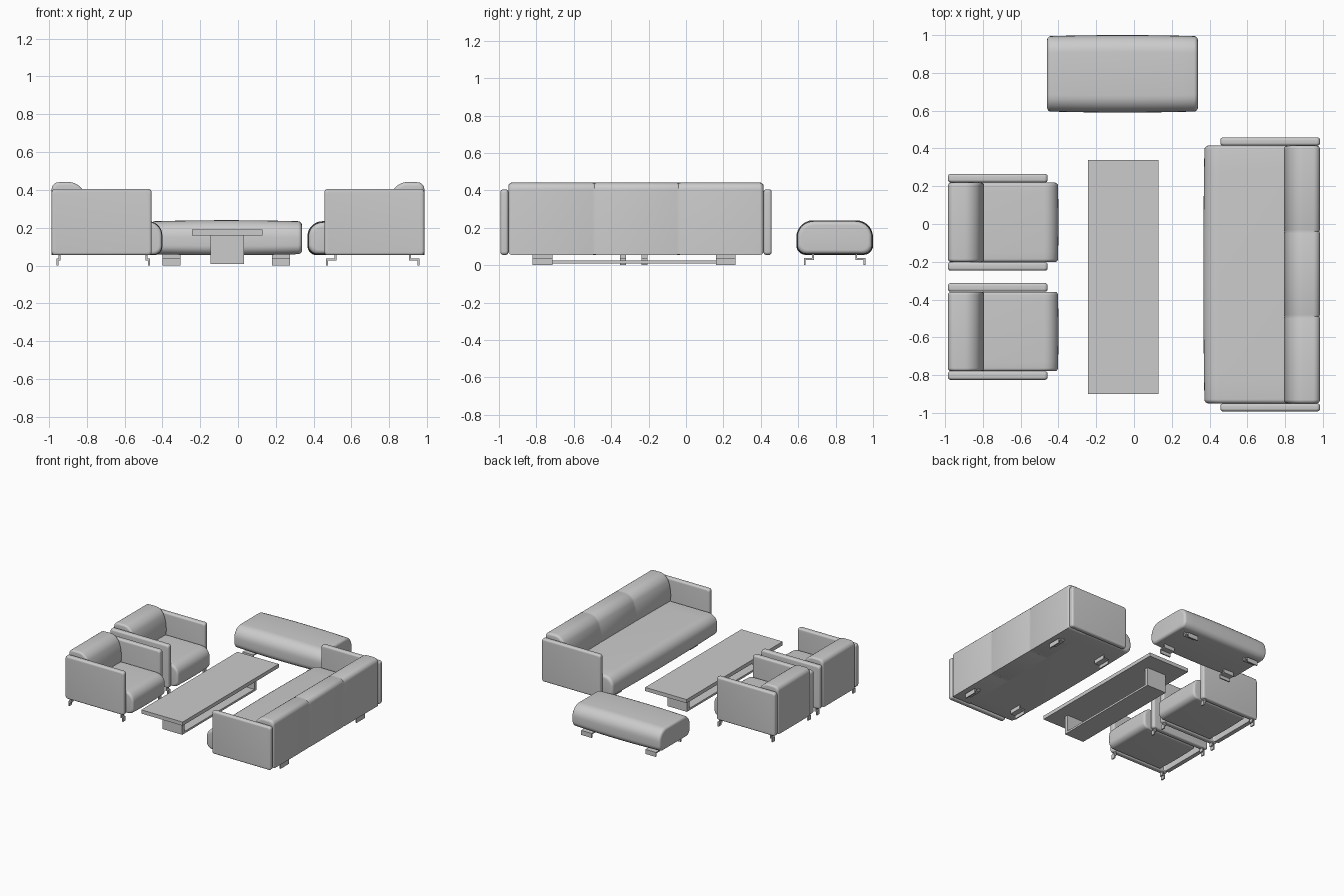
import bpy, bmesh, math
from mathutils import Vector

if "Cube" in bpy.data.objects:
    bpy.data.objects.remove(bpy.data.objects["Cube"])


def rounded(corners, n=7):
    """Outline from (u, z, radius) corners."""
    pts, m = [], len(corners)
    for i, (u, z, r) in enumerate(corners):
        c = Vector((u, z))
        if r == 0:
            pts.append(c)
            continue
        d0 = (Vector(corners[i - 1][:2]) - c).normalized() * r
        d1 = (Vector(corners[(i + 1) % m][:2]) - c).normalized() * r
        for k in range(n + 1):
            t = k / n
            a, b = (1 - t) ** 3 + 3 * 0.45 * (1 - t) ** 2 * t, t ** 3 + 3 * 0.45 * t * t * (1 - t)
            pts.append(c + d0 * a + d1 * b)
    return pts


def loft(name, corners, axis, a, b, r=0.0, bulge=0.0, seams=()):
    """Run an outline along an axis, with rounded ends, optional crown and seams."""
    pts = rounded(corners)
    us, zs = [p.x for p in pts], [p.y for p in pts]
    cu, cz = (min(us) + max(us)) / 2, (min(zs) + max(zs)) / 2
    w, h = max(us) - min(us), max(zs) - min(zs)
    mid, half = (a + b) / 2, (b - a) / 2
    stations = []
    if r:
        for k in range(7):
            t = k / 6 * math.pi / 2
            ax, ins = r * (1 - math.sin(t)), r * (1 - math.cos(t))
            stations += [(a + r - (r - ax), ins), (b - r + (r - ax), ins)]
    else:
        stations = [(a, 0), (b, 0)]
    if bulge:
        stations += [(a + r + (b - a - 2 * r) * k / 12, 0) for k in range(1, 12)]
    for s in seams:
        stations += [(s - 0.01, 0), (s, 0.003), (s + 0.01, 0)]
    stations.sort()
    bm = bmesh.new()
    rings = []
    for pos, ins in stations:
        ins += bulge * ((pos - mid) / half) ** 2
        ring = []
        for p in pts:
            u = cu + (p.x - cu) * (1 - 2 * ins / w)
            z = cz + (p.y - cz) * (1 - 2 * ins / h)
            ring.append(bm.verts.new((pos, u, z) if axis == 'X' else (u, pos, z)))
        rings.append(ring)
    for r0, r1 in zip(rings, rings[1:]):
        for i in range(len(pts)):
            j = (i + 1) % len(pts)
            bm.faces.new((r0[i], r0[j], r1[j], r1[i]))
    bm.faces.new(rings[0])
    bm.faces.new(rings[-1])
    bmesh.ops.recalc_face_normals(bm, faces=bm.faces)
    me = bpy.data.meshes.new(name)
    bm.to_mesh(me)
    bm.free()
    ob = bpy.data.objects.new(name, me)
    bpy.context.collection.objects.link(ob)
    bpy.ops.object.select_all(action='DESELECT')
    ob.select_set(True)
    bpy.context.view_layer.objects.active = ob
    bpy.ops.object.shade_smooth_by_angle(angle=math.radians(35))
    return ob


def box(name, x0, x1, y0, y1, z0, z1):
    return loft(name, [(x0, z0, 0), (x1, z0, 0), (x1, z1, 0), (x0, z1, 0)], 'Y', y0, y1)


def foot(name, axis, outer, d, a, b, reach=0.055):
    """Bent metal strip: down at the outer end, up into the seat at the inner end."""
    t = 0.01
    prof = [(0, 0), (t, 0), (t, 0.027), (reach, 0.027), (reach, 0.06),
            (reach - t, 0.06), (reach - t, 0.037), (0, 0.037)]
    loft(name, [(outer + d * u, z, 0) for u, z in prof], axis, a, b)


def flip(corners, s):
    return [(s * u, z, r) for u, z, r in corners]


def arms(name, s, spans):
    prof = flip([(0.457, 0.055, 0.016), (0.985, 0.055, 0.016),
                 (0.985, 0.405, 0.018), (0.457, 0.405, 0.018)], s)
    for i, (a, b) in enumerate(spans):
        loft(f"{name}_arm_{i + 1}", prof, 'Y', a, b, 0.014)


CUSHION = [(0.985, 0.055, 0), (0.985, 0.44, 0.035), (0.835, 0.443, 0.06),
           (0.787, 0.31, 0.06), (0.80, 0.20, 0)]

# Sofa
arms("sofa", 1, [(-0.992, -0.95), (0.415, 0.458)])
loft("sofa_seat", [(0.367, 0.055, 0.05), (0.90, 0.055, 0), (0.90, 0.235, 0),
                   (0.367, 0.235, 0.08)], 'Y', -0.95, 0.415, 0.022, 0.006)
loft("sofa_back", CUSHION + [(0.82, 0.055, 0)], 'Y', -0.95, 0.415, 0.02, 0,
     (-0.49, -0.04))
for y in (-0.82, 0.16):
    foot("sofa_front_foot", 'Y', 0.465, 1, y, y + 0.105)
    foot("sofa_rear_foot", 'Y', 0.96, -1, y, y + 0.105)

# Two armchairs
for n, y0 in enumerate((-0.825, -0.247)):
    name, y1 = f"armchair_{n + 1}", y0 + 0.512
    arms(name, -1, [(y0, y0 + 0.045), (y1 - 0.045, y1)])
    loft(name + "_seat", flip([(0.40, 0.055, 0.045), (0.90, 0.055, 0), (0.90, 0.235, 0),
                               (0.40, 0.235, 0.075)], -1),
         'Y', y0 + 0.046, y1 - 0.046, 0.016, 0.003)
    loft(name + "_back", flip(CUSHION + [(0.95, 0.18, 0), (0.95, 0.055, 0)], -1),
         'Y', y0 + 0.046, y1 - 0.046, 0.016)
    for y in (y0 + 0.008, y1 - 0.04):
        foot(name + "_rear_leg", 'Y', -0.96, 1, y, y + 0.032, 0.022)
        foot(name + "_front_leg", 'Y', -0.466, -1, y, y + 0.032, 0.022)

# Ottoman
loft("ottoman_cushion", [(0.59, 0.055, 0.05), (1.0, 0.055, 0.05), (1.0, 0.24, 0.09),
                         (0.59, 0.24, 0.09)], 'X', -0.46, 0.338, 0.02, 0.006)
for x in (-0.40, 0.18):
    foot("ottoman_front_foot", 'X', 0.63, 1, x, x + 0.095)
    foot("ottoman_rear_foot", 'X', 0.96, -1, x, x + 0.095)

# Coffee table: top on an open base of two end panels and a bottom board
box("table_top", -0.243, 0.13, -0.90, 0.34, 0.16, 0.19)
box("table_front_panel", -0.145, 0.032, -0.765, -0.735, 0.008, 0.16)
box("table_rear_panel", -0.145, 0.032, 0.165, 0.195, 0.008, 0.16)
box("table_bottom_board", -0.145, 0.032, -0.735, 0.165, 0.008, 0.024)
